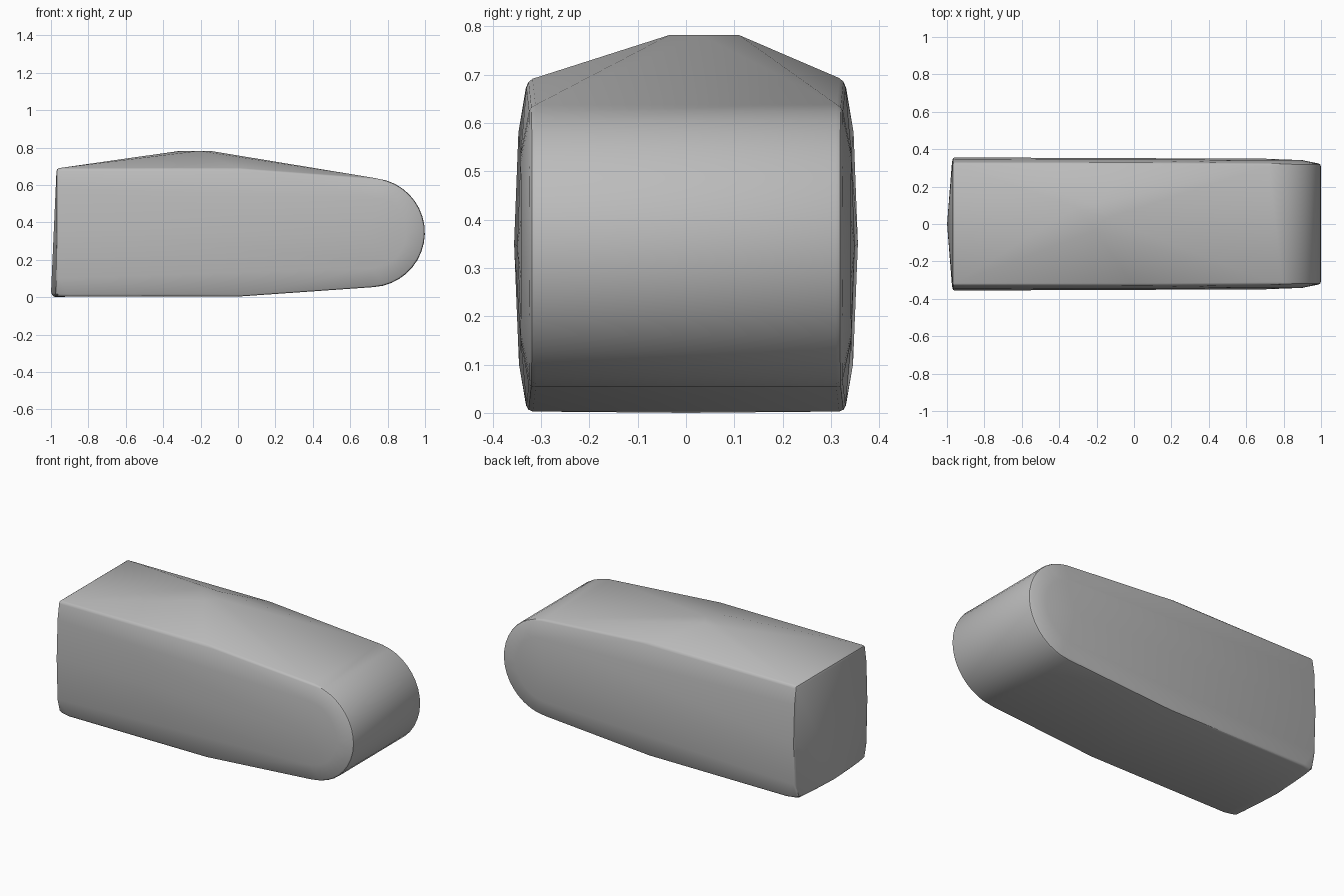
import bpy, bmesh, math

cube = bpy.data.objects.get("Cube")
if cube:
    bpy.data.objects.remove(cube, do_unlink=True)

# Plain grey finish
grey = bpy.data.materials.new("plain_grey")
grey.use_nodes = True
tone = (0.5, 0.5, 0.5, 1)
grey.diffuse_color = tone
grey.node_tree.nodes["Principled BSDF"].inputs["Base Color"].default_value = tone


def nose_arc(radius, steps=18):
    """Half circle of the rounded nose, from bottom to top."""
    cx, cz = 0.707, 0.345
    for i in range(steps + 1):
        a = math.radians(-86 + 168 * i / steps)
        yield cx + radius * math.cos(a), cz + radius * math.sin(a)


# Outer rim of the side, its raised inner panel, and the panel's middle line
rim = [(-0.9, 0.003), (0, 0.003), (0, 0.688), (-0.97, 0.688)] + list(nose_arc(0.292))
panel = [(-0.97, 0.11), (0, 0.115), (0, 0.575), (-0.97, 0.58)] + list(nose_arc(0.192))
middle = [(-0.97, 0.35), (0.7, 0.345)]

points = []
for side in (-1, 1):
    points += [(x, side * (0.329 - 0.008 * max(x, 0)), z) for x, z in rim]
    points += [(x, side * (0.347 - 0.006 * max(x, 0)), z) for x, z in panel]
    points += [(x, side * (0.352 - 0.004 * x), z) for x, z in middle]
    # Blunt lower corner of the flat end
    points.append((-0.975, side * 0.31, 0.004))

# Bowed foot of the flat end
points += [(-1, 0, 0.018), (-0.985, 0, 0)]

# Small off-centre peak of the roof
points += [(-0.31, 0.09, 0.782), (-0.2, 0.11, 0.782),
           (-0.15, 0.03, 0.782), (-0.21, -0.035, 0.782)]

bm = bmesh.new()
for p in points:
    bm.verts.new(p)
hull = bmesh.ops.convex_hull(bm, input=bm.verts)
loose = [v for v in bm.verts if not v.link_faces]
bmesh.ops.delete(bm, geom=loose, context="VERTS")
bmesh.ops.dissolve_limit(bm, angle_limit=math.radians(1),
                         verts=bm.verts, edges=bm.edges)
bmesh.ops.recalc_face_normals(bm, faces=bm.faces)
mesh = bpy.data.meshes.new("body")
bm.to_mesh(mesh)
bm.free()
mesh.materials.append(grey)

body = bpy.data.objects.new("body", mesh)
bpy.context.collection.objects.link(body)
bpy.context.view_layer.objects.active = body
body.select_set(True)

# Softened rim edges
bevel = body.modifiers.new("soft_edges", "BEVEL")
bevel.width = 0.012
bevel.segments = 2
bevel.limit_method = "ANGLE"
bevel.angle_limit = math.radians(35)
bpy.ops.object.modifier_apply(modifier=bevel.name)
bpy.ops.object.shade_smooth_by_angle(angle=math.radians(35))
